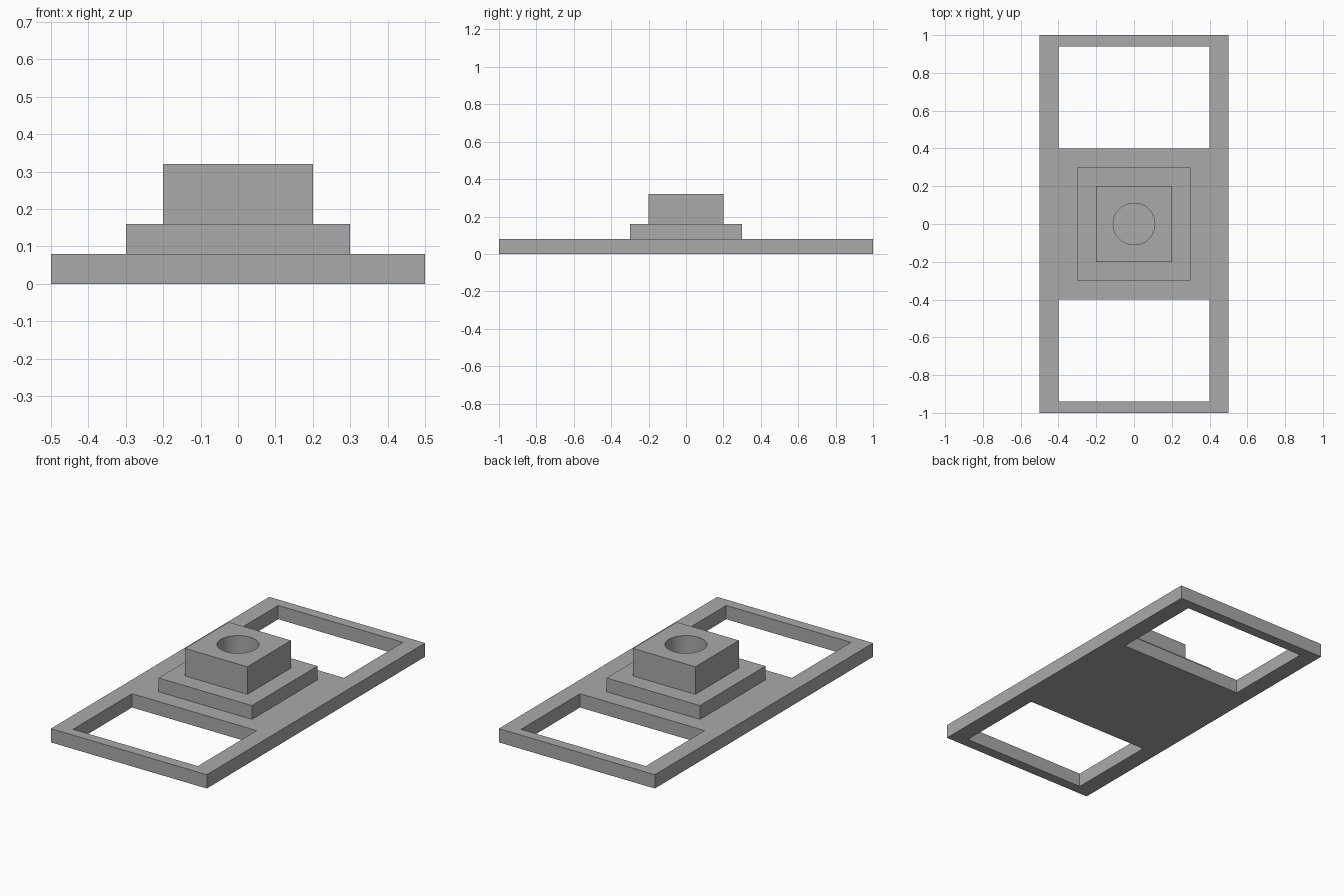
import bpy
import math

default = bpy.data.objects.get("Cube")
if default:
    bpy.data.objects.remove(default, do_unlink=True)

grey = bpy.data.materials.new("plain grey")
grey.use_nodes = True
grey.diffuse_color = (0.4, 0.4, 0.4, 1)
grey.node_tree.nodes["Principled BSDF"].inputs["Base Color"].default_value = (0.4, 0.4, 0.4, 1)


def box(name, width, depth, bottom, top, y=0):
    bpy.ops.mesh.primitive_cube_add(size=1, location=(0, y, (bottom + top) / 2))
    ob = bpy.context.object
    ob.name = name
    ob.scale = (width, depth, top - bottom)
    bpy.ops.object.transform_apply(location=True, rotation=False, scale=True)
    ob.data.materials.append(grey)
    return ob


def cut(target, cutter):
    """Subtract the cutter, bake the result and drop the cutter."""
    cutter.hide_render = True
    mod = target.modifiers.new("cut", 'BOOLEAN')
    mod.operation = 'DIFFERENCE'
    mod.solver = 'EXACT'
    mod.object = cutter
    bpy.context.view_layer.objects.active = target
    bpy.ops.object.modifier_apply(modifier=mod.name)
    bpy.data.objects.remove(cutter, do_unlink=True)


# Base plate with a rectangular window at each end
base = box("base_plate", 1, 2, 0, 0.08)
for side in (-1, 1):
    cut(base, box("window_cutter", 0.8, 0.54, -0.1, 0.2, y=side * 0.67))

# Stepped pedestal
box("lower_step", 0.6, 0.6, 0.08, 0.16)

# Upper block with a round socket
block = box("socket_block", 0.4, 0.4, 0.16, 0.32)
bpy.ops.mesh.primitive_cylinder_add(vertices=64, radius=0.11, depth=0.4, location=(0, 0, 0.24))
socket = bpy.context.object
socket.data.materials.append(grey)
cut(block, socket)

# Smooth socket wall, crisp edges elsewhere
bpy.ops.object.select_all(action='DESELECT')
block.select_set(True)
bpy.context.view_layer.objects.active = block
bpy.ops.object.shade_smooth_by_angle(angle=math.radians(30))
